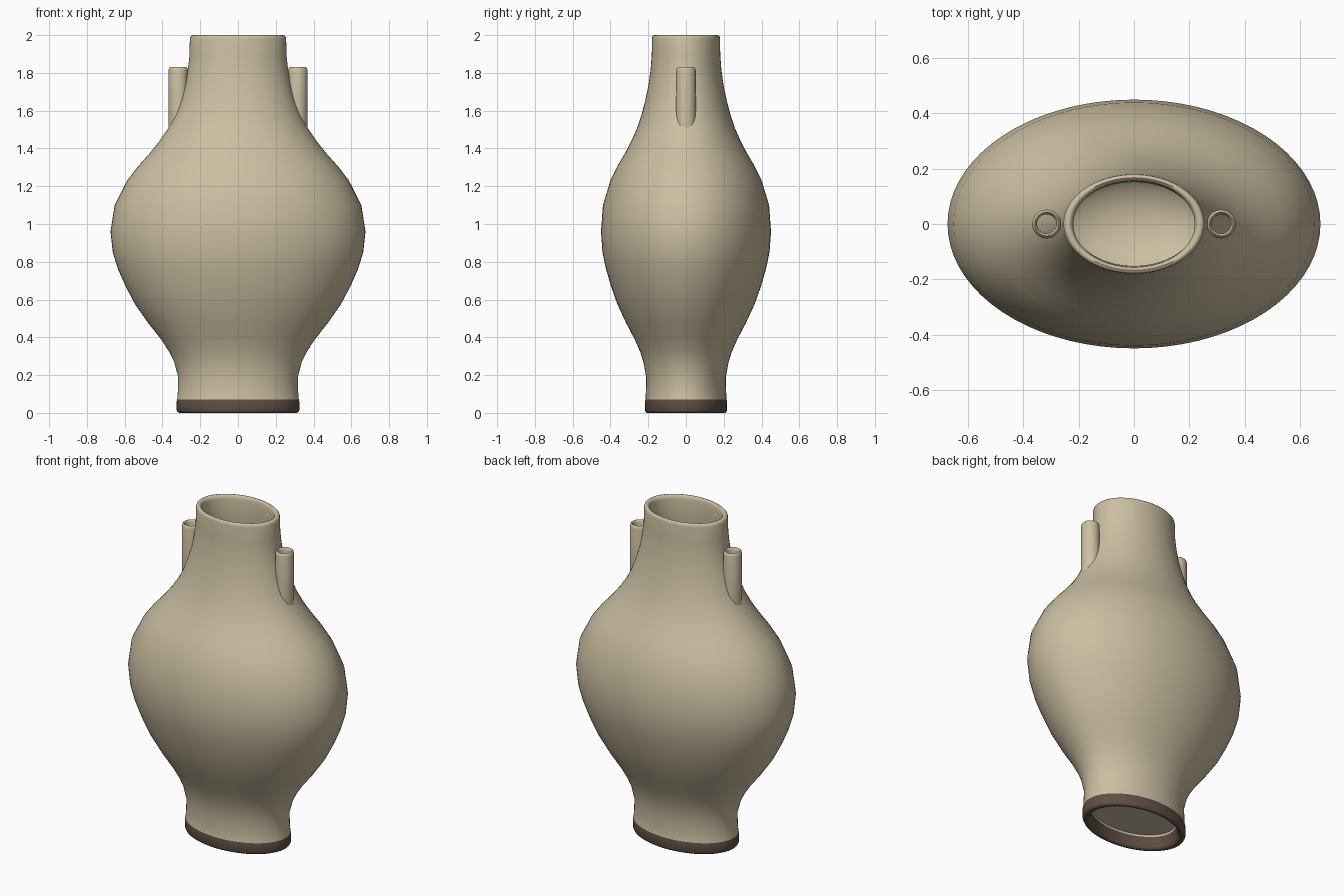
import bpy, bmesh, math

if "Cube" in bpy.data.objects:
    bpy.data.objects.remove(bpy.data.objects["Cube"])

SEG = 72


def material(name, rgb):
    m = bpy.data.materials.new(name)
    m.diffuse_color = (*rgb, 1)
    m.use_nodes = True
    m.node_tree.nodes["Principled BSDF"].inputs["Base Color"].default_value = m.diffuse_color
    return m


clay = material("tan_glaze", (0.60, 0.52, 0.36))
brown = material("dark_brown_foot", (0.115, 0.078, 0.06))

# outer wall: (half width in x, height)
OUTER = [(0.322, 0.07), (0.318, 0.12), (0.317, 0.19), (0.338, 0.27), (0.365, 0.325),
         (0.408, 0.39), (0.475, 0.475), (0.545, 0.575), (0.595, 0.67), (0.635, 0.76), (0.663, 0.85),
         (0.675, 0.96), (0.653, 1.10), (0.587, 1.23), (0.53, 1.305), (0.467, 1.375),
         (0.415, 1.44), (0.368, 1.51), (0.333, 1.58), (0.305, 1.655), (0.28, 1.74),
         (0.265, 1.82), (0.257, 1.89), (0.255, 1.98)]


def depth_ratio(z):
    # oval is a little rounder towards the neck
    t = min(max((z - 1.0) / 0.6, 0), 1)
    return 0.667 + 0.04 * t


def half_width(z):
    for (a0, z0), (a1, z1) in zip(OUTER, OUTER[1:]):
        if z0 <= z <= z1:
            return a0 + (a1 - a0) * (z - z0) / (z1 - z0)
    return OUTER[-1][0]


def surface_z(x, y):
    # height where the upper body surface passes through (x, y)
    z = 1.85
    while z > 1.0:
        a = half_width(z)
        if math.hypot(x / a, y / (a * depth_ratio(z))) <= 1:
            break
        z -= 0.004
    return z


def finish(bm, name, mats):
    bmesh.ops.recalc_face_normals(bm, faces=bm.faces)
    me = bpy.data.meshes.new(name)
    bm.to_mesh(me)
    bm.free()
    ob = bpy.data.objects.new(name, me)
    bpy.context.collection.objects.link(ob)
    for m in mats:
        me.materials.append(m)
    bpy.ops.object.select_all(action='DESELECT')
    ob.select_set(True)
    bpy.context.view_layer.objects.active = ob
    bpy.ops.object.shade_smooth_by_angle(angle=math.radians(50))
    return ob


def bridge(bm, r0, r1):
    n = max(len(r0), len(r1))
    for i in range(n):
        j = (i + 1) % n
        if len(r0) == 1:
            bm.faces.new((r0[0], r1[j], r1[i]))
        elif len(r1) == 1:
            bm.faces.new((r0[i], r0[j], r1[0]))
        else:
            bm.faces.new((r0[i], r0[j], r1[j], r1[i]))


# vase body: recessed underside, foot, outer wall, rounded lip, hollow inside
under = [(0, 0.08), (0.262, 0.08), (0.268, 0.07), (0.28, 0.014), (0.287, 0.004), (0.297, 0),
         (0.312, 0), (0.32, 0.004), (0.325, 0.014), (0.326, 0.058)]
lip = [(0.252, 1.992), (0.245, 1.998), (0.237, 2.0), (0.229, 1.996), (0.223, 1.988), (0.22, 1.975)]
inside = [(a - 0.035, z) for a, z in reversed(OUTER[3:-1])]
floor = [(0.26, 0.2), (0.2, 0.155), (0.1, 0.13), (0, 0.12)]
bm = bmesh.new()
rings = []
for a, z in under + OUTER + lip + inside + floor:
    if a == 0:
        rings.append([bm.verts.new((0, 0, z))])
        continue
    # keep the wall thickness even around the oval
    k = depth_ratio(z)
    b = a * k
    if 1.0 < z < 1.99 and (a, z) in inside:
        b = (a + 0.035) * k - 0.03
    rings.append([bm.verts.new((a * math.cos(2 * math.pi * i / SEG),
                                b * math.sin(2 * math.pi * i / SEG), z)) for i in range(SEG)])
for r0, r1 in zip(rings, rings[1:]):
    bridge(bm, r0, r1)
for f in bm.faces:
    f.material_index = 1 if f.calc_center_median().z < 0.072 else 0
finish(bm, "vase_body", [clay, brown])

# tube lugs beside the neck, trimmed to the shoulder
TUBE = [(0.052, None), (0.052, 1.812), (0.049, 1.824), (0.043, 1.83),
        (0.038, 1.824), (0.035, 1.812), (0.035, None)]
for side, name in ((-1, "left_tube_lug"), (1, "right_tube_lug")):
    bm = bmesh.new()
    rings = []
    for r, z in TUBE:
        ring = []
        for i in range(32):
            t = 2 * math.pi * i / 32
            x, y = 0.316 + r * math.cos(t), r * math.sin(t)
            ring.append(bm.verts.new((side * x, y, surface_z(x, y) - 0.02 if z is None else z)))
        rings.append(ring)
    for r0, r1 in zip(rings, rings[1:] + rings[:1]):
        bridge(bm, r0, r1)
    finish(bm, name, [clay])
